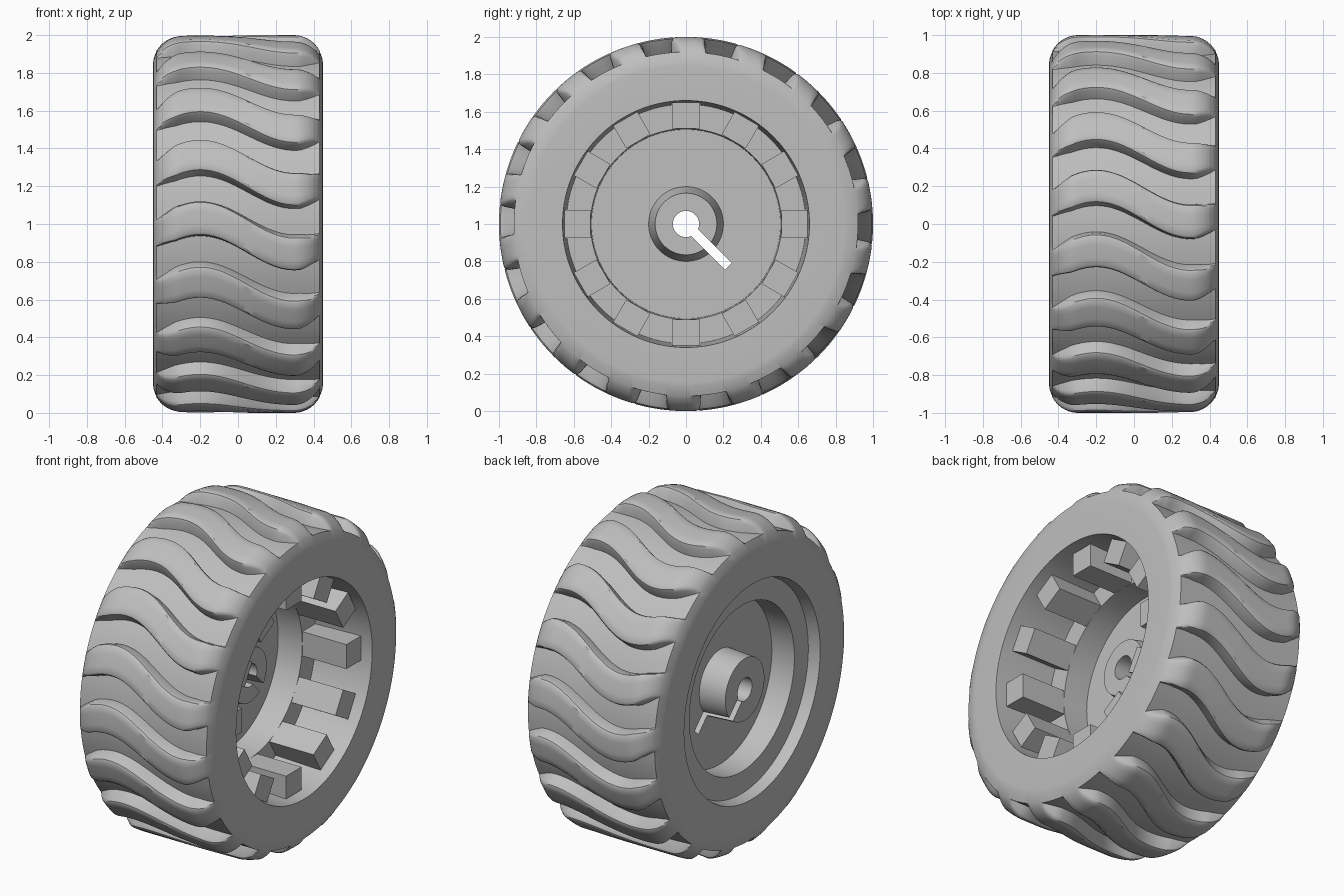
import bpy, bmesh, math
from mathutils import Matrix

cube = bpy.data.objects.get("Cube")
if cube:
    bpy.data.objects.remove(cube, do_unlink=True)

grey = bpy.data.materials.new("light grey")
grey.use_nodes = True
COLOUR = (0.52, 0.52, 0.52, 1)
grey.diffuse_color = COLOUR
grey.node_tree.nodes["Principled BSDF"].inputs["Base Color"].default_value = COLOUR


def finish(name, bm, smooth=True):
    bmesh.ops.recalc_face_normals(bm, faces=bm.faces)
    mesh = bpy.data.meshes.new(name)
    bm.to_mesh(mesh)
    bm.free()
    obj = bpy.data.objects.new(name, mesh)
    obj.location.z = 1
    bpy.context.collection.objects.link(obj)
    mesh.materials.append(grey)
    if smooth:
        bpy.ops.object.select_all(action='DESELECT')
        obj.select_set(True)
        bpy.context.view_layer.objects.active = obj
        bpy.ops.object.shade_smooth_by_angle(angle=math.radians(35))
    return obj


def skin(bm, rings, close):
    """Bridge equal rings of vertices around the axle."""
    pairs = list(zip(rings, rings[1:]))
    if close:
        pairs.append((rings[-1], rings[0]))
    for a, b in pairs:
        n = len(a)
        for i in range(n):
            bm.faces.new((a[i], a[(i + 1) % n], b[(i + 1) % n], b[i]))


def polar(bm, x, r, deg):
    a = math.radians(deg)
    return bm.verts.new((x, -r * math.cos(a), r * math.sin(a)))


# Tyre: rounded carcass with wavy lugs raised above the groove floor
LUGS, FLOOR, HALF, CORNER = 18, 0.92, 0.45, 0.155
STEP = 360 / LUGS


def wave(x):
    return 1.75 + 5.5 * (math.cos(2 * math.pi * (x + 0.2)) - 1)


def lug_half_width(x):
    taper = max(0, abs(x) - 0.33) / 0.1
    return 5.2 - 1.3 * min(1, taper)


# Half of the outer profile, from the tread centre to the sidewall
flat = HALF - CORNER
arc_end = math.degrees(math.acos((FLOOR - 1 + CORNER) / CORNER))
half = [(flat * i / 14, 1.0) for i in range(14)]
for a in [arc_end * i / 9 for i in range(10)] + [80, 90]:
    t = math.radians(a)
    half.append((flat + CORNER * math.sin(t), 1 - CORNER + CORNER * math.cos(t)))
outer = [(-x, r) for x, r in reversed(half[1:])] + half

bm = bmesh.new()
rings = []
for x, r in outer:
    w = lug_half_width(x)
    depth = max(0, r - FLOOR)
    # (angle from lug centre, share of groove depth)
    side = [(w + 0.5, 1), (w + 0.1, 0.3), (w - 0.3, 0.1), (w - 1.1, 0), (w * 0.4, 0)]
    section = [(-10, 1), (-7.5, 1)] + [(-a, d) for a, d in side]
    section += [(0, 0)] + side[::-1] + [(7.5, 1)]
    rings.append([polar(bm, x, r - depth * d, STEP * k + wave(x) + a)
                  for k in range(LUGS) for a, d in section])
# Bore of the tyre, with slightly flared mouths
count = len(rings[0])
for x, r in [(HALF, 0.66), (0.08, 0.64), (-0.38, 0.645), (-HALF, 0.66)]:
    rings.append([polar(bm, x, r, v * 360 / count + wave(HALF) - 10) for v in range(count)])
skin(bm, rings, True)
finish("tyre", bm)

# Rim with web disc and tapered hub on both sides
profile = [(0.08, 0.65), (0.08, 0.51), (-0.08, 0.505), (-0.08, 0.2), (0.08, 0.165),
           (0.08, 0.07), (-0.4, 0.07), (-0.4, 0.19), (-0.23, 0.2), (-0.23, 0.505),
           (-0.38, 0.51), (-0.38, 0.65)]
bm = bmesh.new()
skin(bm, [[polar(bm, x, r, i * 3.75) for i in range(96)] for x, r in profile], True)
rim = finish("wheel_rim", bm, smooth=False)

# Key slot cut through hub and web
bm = bmesh.new()
bmesh.ops.create_cube(bm, size=1)
bmesh.ops.transform(bm, verts=bm.verts, matrix=(
    Matrix.Rotation(math.radians(-45), 4, 'X')
    @ Matrix.Translation((0, 0.165, 0)) @ Matrix.Diagonal((2, 0.31, 0.05, 1))))
cutter = finish("slot_cutter", bm, smooth=False)
cutter.hide_render = True
cut = rim.modifiers.new("key slot", 'BOOLEAN')
cut.operation, cut.solver, cut.object = 'DIFFERENCE', 'EXACT', cutter
bpy.ops.object.select_all(action='DESELECT')
rim.select_set(True)
bpy.context.view_layer.objects.active = rim
bpy.ops.object.modifier_apply(modifier=cut.name)
bpy.data.objects.remove(cutter, do_unlink=True)
bpy.ops.object.shade_smooth_by_angle(angle=math.radians(30))

# Ring of blocks inside the open side of the rim
bm = bmesh.new()
for k in range(12):
    block = bmesh.ops.create_cube(bm, size=1)["verts"]
    bmesh.ops.transform(bm, verts=block, matrix=(
        Matrix.Rotation(math.radians(30 * k), 4, 'X')
        @ Matrix.Translation((0.225, 0.58, 0)) @ Matrix.Diagonal((0.31, 0.14, 0.15, 1))))
finish("rim_blocks", bm, smooth=False)
